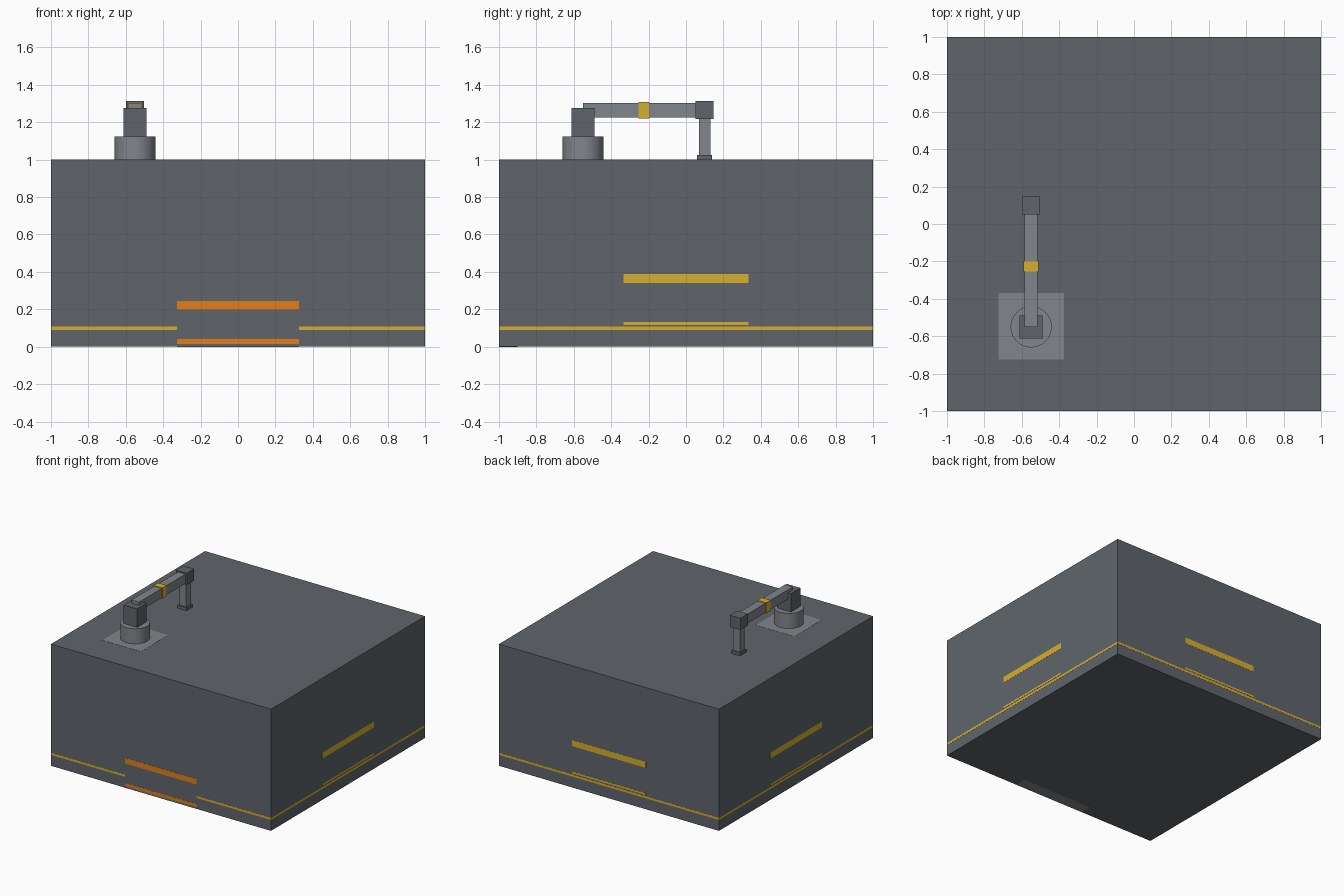
import bpy, math

if "Cube" in bpy.data.objects:
    bpy.data.objects.remove(bpy.data.objects["Cube"])

def material(name, rgb):
    m = bpy.data.materials.new(name)
    m.diffuse_color = [(c / 255) ** 2.2 for c in rgb] + [1]
    m.use_nodes = True
    m.node_tree.nodes["Principled BSDF"].inputs["Base Color"].default_value = m.diffuse_color
    return m

DARK = material("dark_grey", (96, 101, 107))
LIGHT = material("light_grey", (128, 132, 138))
YELLOW = material("yellow", (212, 174, 50))
ORANGE = material("orange", (225, 127, 32))

def box(name, x, y, z, mat):
    """Box from (min, max) ranges on each axis."""
    bpy.ops.mesh.primitive_cube_add(size=1, location=[sum(r) / 2 for r in (x, y, z)])
    o = bpy.context.object
    o.name = name
    o.scale = [r[1] - r[0] for r in (x, y, z)]
    bpy.ops.object.transform_apply(location=False, rotation=False, scale=True)
    o.data.materials.append(mat)
    return o

E = 0.001  # thickness by which flush panels stand proud

def strip(name, side, u, z, mat):
    """Thin strip lying on one wall of the block."""
    wall = {"front": (-1 - E, -0.98), "left": (-1 - E, -0.98),
            "back": (0.98, 1 + E), "right": (0.98, 1 + E)}[side]
    x, y = (u, wall) if side in ("front", "back") else (wall, u)
    return box(f"{name}_{side}", x, y, z, mat)

# main block
box("main_block", (-1, 1), (-1, 1), (0, 1), DARK)

# yellow base line, interrupted by the doorway at the front
for side in ("back", "left", "right"):
    strip("base_line", side, (-1, 1), (0.09, 0.108), YELLOW)
    # marking bands
    strip("upper_band", side, (-0.335, 0.335), (0.34, 0.39), YELLOW)
    strip("lower_band", side, (-0.335, 0.335), (0.117, 0.132), YELLOW)
for i, u in enumerate(((-1, -0.325), (0.325, 1))):
    strip(f"base_line_{i}", "front", u, (0.09, 0.108), YELLOW)

# front doorway markings and threshold
strip("door_top_band", "front", (-0.325, 0.325), (0.2, 0.245), ORANGE)
strip("door_bottom_band", "front", (-0.325, 0.325), (0.015, 0.04), ORANGE)
box("door_threshold", (-0.325, 0.325), (-1, -0.9), (-E / 2, 0.012), LIGHT)

# mounting pad on the roof
AX = -0.55
box("mounting_pad", (AX - 0.175, AX + 0.175), (-0.725, -0.37), (0.98, 1 + E), LIGHT)

# arm base
bpy.ops.mesh.primitive_cylinder_add(vertices=32, radius=0.11, depth=0.125,
                                    location=(AX, -0.55, 1.0625))
base = bpy.context.object
base.name = "arm_base"
base.data.materials.append(LIGHT)
bpy.ops.object.shade_smooth_by_angle(angle=math.radians(40))

# arm parts: half width, y range, z range
for name, w, y, z, mat in (
    ("shoulder", 0.061, (-0.611, -0.489), (1.125, 1.277), DARK),
    ("boom", 0.035, (-0.55, 0.06), (1.225, 1.302), LIGHT),
    ("boom_band", 0.04, (-0.255, -0.197), (1.22, 1.307), YELLOW),
    ("elbow", 0.048, (0.052, 0.148), (1.217, 1.313), DARK),
    ("forearm", 0.03, (0.07, 0.13), (1.02, 1.22), LIGHT),
    ("gripper", 0.04, (0.06, 0.14), (1.0, 1.025), DARK),
):
    box(name, (AX - w, AX + w), y, z, mat)
